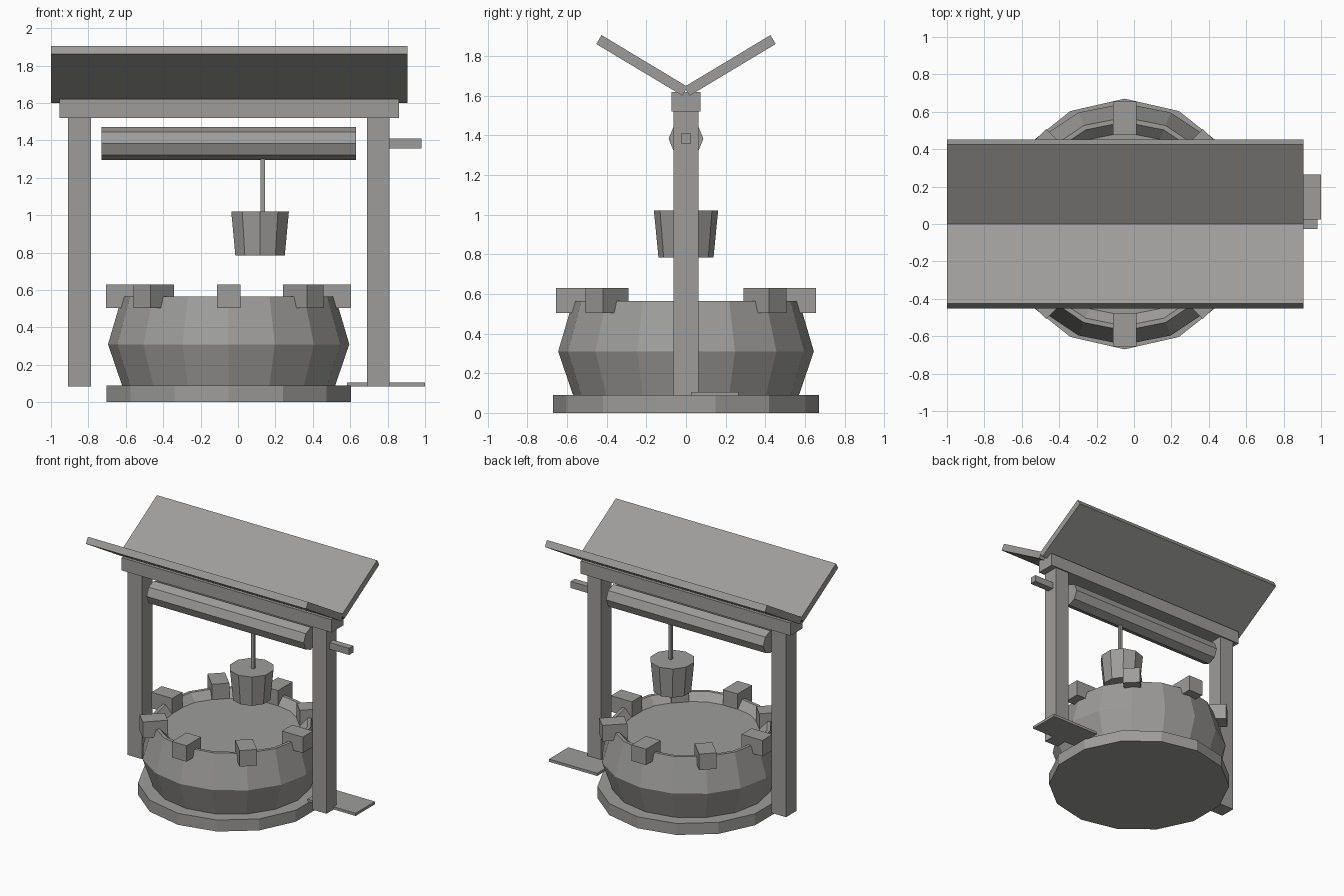
import bpy
import bmesh
from math import sin, cos, pi, radians
from mathutils import Matrix, Vector

if "Cube" in bpy.data.objects:
    bpy.data.objects.remove(bpy.data.objects["Cube"])

# One plain grey for the whole model
grey = bpy.data.materials.new("plain_grey")
grey.use_nodes = True
grey.diffuse_color = (0.34, 0.335, 0.325, 1)
grey.node_tree.nodes["Principled BSDF"].inputs["Base Color"].default_value = grey.diffuse_color

WELL_X = -0.05


def finish(name, bm):
    bmesh.ops.recalc_face_normals(bm, faces=bm.faces)
    mesh = bpy.data.meshes.new(name)
    bm.to_mesh(mesh)
    bm.free()
    mesh.materials.append(grey)
    obj = bpy.data.objects.new(name, mesh)
    bpy.context.collection.objects.link(obj)
    return obj


def box(name, low, high, matrix=Matrix()):
    """Box between two corners, then moved by a matrix."""
    low, high = Vector(low), Vector(high)
    bm = bmesh.new()
    bmesh.ops.create_cube(bm, size=1)
    for v in bm.verts:
        v.co = matrix @ Vector([(c + 0.5) * (h - l) + l for c, l, h in zip(v.co, low, high)])
    return finish(name, bm)


def lathe(name, profile, sides, matrix):
    """Faceted solid from (radius, height) rings, capped at both ends, a vertex on +y."""
    bm = bmesh.new()
    rings = []
    for r, z in profile:
        angles = [pi / 2 + 2 * pi * i / sides for i in range(sides)]
        rings.append([bm.verts.new(matrix @ Vector((r * cos(a), r * sin(a), z))) for a in angles])
    for a, b in zip(rings, rings[1:]):
        for i in range(sides):
            j = (i + 1) % sides
            bm.faces.new((a[i], a[j], b[j], b[i]))
    bm.faces.new(rings[0])
    bm.faces.new(rings[-1])
    return finish(name, bm)


# Round base and bulging wall with a recessed top
centre = Matrix.Translation((WELL_X, 0, 0))
lathe("base_slab", [(0.67, 0), (0.67, 0.09)], 14, centre)
lathe("well_wall", [(0.57, 0.09), (0.645, 0.31), (0.57, 0.565), (0.545, 0.565), (0.49, 0.51)], 16, centre)

# Stones set around the rim
for i in range(8):
    turn = centre @ Matrix.Rotation(i * pi / 4, 4, "Z")
    box(f"rim_stone_{i + 1}", (0.475, -0.063, 0.505), (0.655, 0.063, 0.63), turn)

# Frame
box("right_post", (-0.91, -0.063, 0.085), (-0.785, 0.063, 1.52))
box("left_post", (0.69, -0.063, 0.085), (0.81, 0.063, 1.52))
box("top_beam", (-0.955, -0.073, 1.52), (0.86, 0.073, 1.62))

# Two roof boards rising outward from the beam
for name, side in (("back_roof_board", 1), ("front_roof_board", -1)):
    tilt = Matrix.Translation((0, 0, 1.65)) @ Matrix.Rotation(side * radians(31), 4, "X")
    inner, outer = sorted((-0.01 * side, 0.497 * side))
    box(name, (-1, inner, -0.052), (0.905, outer, 0), tilt)

# Winding gear
along_x = Matrix.Translation((0, 0, 1.383)) @ Matrix.Rotation(pi / 2, 4, "Y")
lathe("roller", [(0.088, -0.73), (0.088, 0.63)], 8, along_x)
box("crank_handle", (0.8, -0.026, 1.358), (0.98, 0.026, 1.41))

# Rope and bucket
box("rope", (0.121, -0.012, 1.0), (0.145, 0.012, 1.33))
lathe("bucket", [(0.139, 0.785), (0.162, 1.02)], 10, Matrix.Translation((0.118, 0, 0)))

# Loose plank beside the post
box("ground_plank", (0.583, 0.025, 0.085), (1, 0.265, 0.106))
